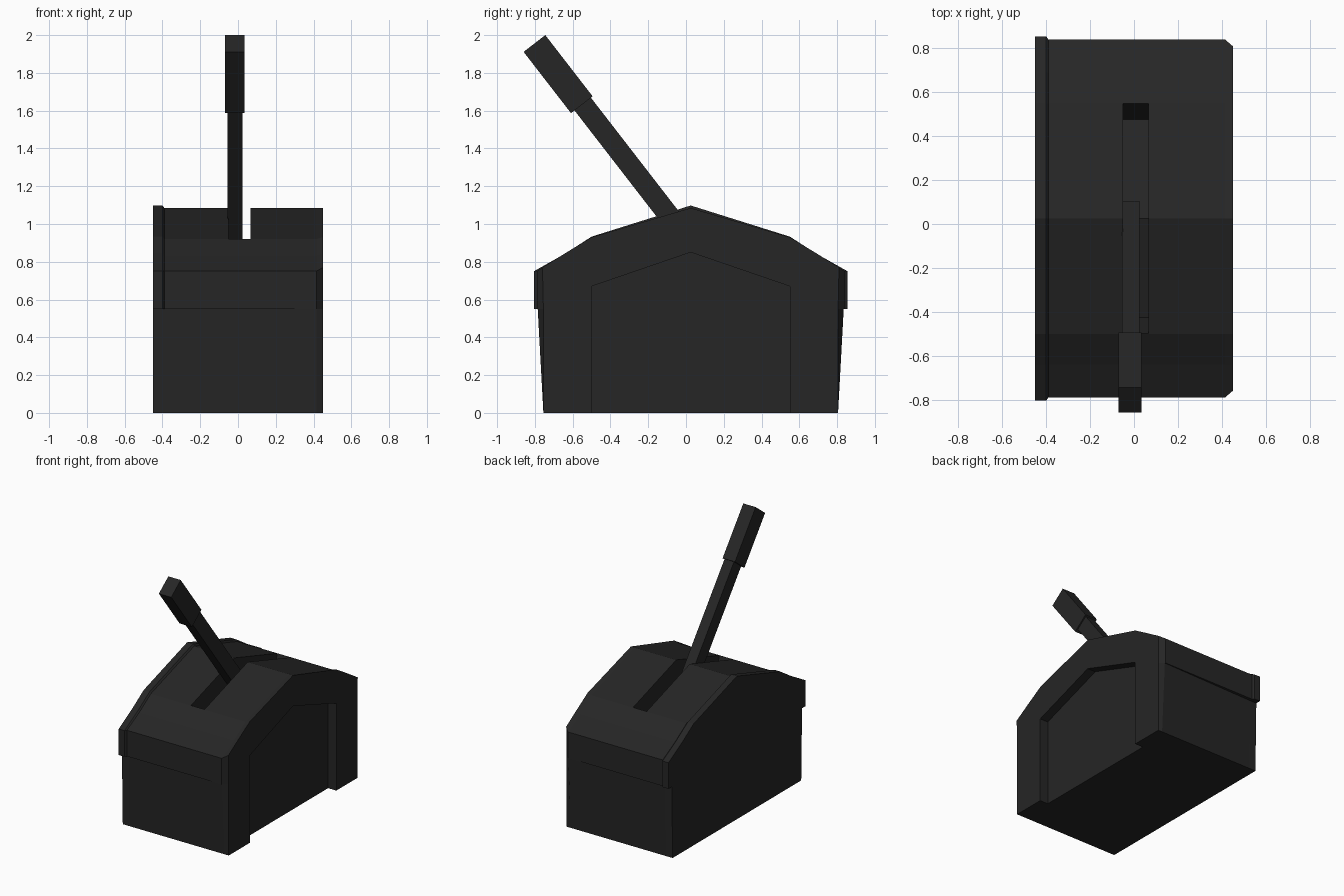
import bpy, bmesh
from mathutils import Vector

cube = bpy.data.objects.get("Cube")
if cube:
    bpy.data.objects.remove(cube, do_unlink=True)

black = bpy.data.materials.new("matte black")
black.use_nodes = True
COLOUR = (0.019, 0.019, 0.019, 1)
black.diffuse_color = COLOUR
bsdf = black.node_tree.nodes["Principled BSDF"]
bsdf.inputs["Base Color"].default_value = COLOUR
bsdf.inputs["Roughness"].default_value = 0.9

MID = 0.025  # y of the ridge


def loft(name, sections):
    """Skin a list of (x, [(y, z), ...]) sections and cap both ends."""
    bm = bmesh.new()
    rings = [[bm.verts.new((x, y, z)) for y, z in pts] for x, pts in sections]
    for a, b in zip(rings, rings[1:]):
        for i in range(len(a)):
            j = (i + 1) % len(a)
            bm.faces.new((a[i], a[j], b[j], b[i]))
    bm.faces.new(rings[0])
    bm.faces.new(rings[-1])
    bmesh.ops.remove_doubles(bm, verts=bm.verts, dist=1e-4)
    bmesh.ops.recalc_face_normals(bm, faces=bm.faces)
    mesh = bpy.data.meshes.new(name)
    bm.to_mesh(mesh)
    bm.free()
    mesh.materials.append(black)
    obj = bpy.data.objects.new(name, mesh)
    bpy.context.collection.objects.link(obj)
    return obj


def mirrored(half):
    """Half outline as (distance from ridge, z), base to ridge, made whole."""
    right = [(MID + d, z) for d, z in half]
    left = [(MID - d, z) for d, z in reversed(half) if d > 0]
    return right + left


def section(wall, lip, lift):
    """Housing outline: leaning wall, overhanging lip, sloped roof."""
    return mirrored([(0.78, 0), (wall, 0.55), (lip, 0.55), (lip, 0.75),
                     (0.665, 0.83 + lift), (0.525, 0.92 + lift),
                     (0, 1.085 + lift)])


# Housing: raised rim on one end, plain roof, pinched frame on the other
frame = mirrored([(0.78, 0), (0.78, 0.55), (0.78, 0.55), (0.785, 0.77),
                  (0.665, 0.845), (0.525, 0.93), (0, 1.085)])
housing = loft("housing", [
    (-0.45, section(0.79, 0.83, 0.013)),
    (-0.40, section(0.79, 0.83, 0.013)),
    (-0.39, section(0.79, 0.815, 0)),
    (0.415, section(0.81, 0.815, 0)),
    (0.45, frame),
])

# Cutters: lever slot in the roof, and arched recess in the side
slot = mirrored([(0.45, 0.70), (0.525, 0.925), (0.525, 1.3), (0, 1.3)])
slot.append((MID, 0.843))
arch = mirrored([(0.525, -0.1), (0.525, 0.67), (0, 0.85)])
cutters = [
    loft("slot_cutter", [(-0.05, slot), (0.065, slot)]),
    loft("recess_cutter", [(0.38, arch), (0.6, arch)]),
]
bpy.context.view_layer.objects.active = housing
for cutter in cutters:
    cutter.hide_render = True
    mod = housing.modifiers.new(cutter.name, 'BOOLEAN')
    mod.operation = 'DIFFERENCE'
    mod.solver = 'EXACT'
    mod.object = cutter
    bpy.ops.object.modifier_apply(modifier=mod.name)
    bpy.data.objects.remove(cutter, do_unlink=True)

# Lever: square shaft and thicker grip along one leaning axis
along = Vector((-0.612, 0.791))   # up the lever, in (y, z)
across = Vector((0.791, 0.612))


def bar(name, x0, x1, corner, length, width):
    """Box whose upper rear corner (y, z) is given, running down the lever."""
    top = Vector(corner)
    ends = [top, top - across * width]
    pts = ends + [p - along * length for p in reversed(ends)]
    return loft(name, [(x0, pts), (x1, pts)])


bar("lever_grip", -0.07, 0.035, (-0.745, 2.0), 0.41, 0.145)
bar("lever_shaft", -0.055, 0.025, (-0.52, 1.69), 1.02, 0.11)
